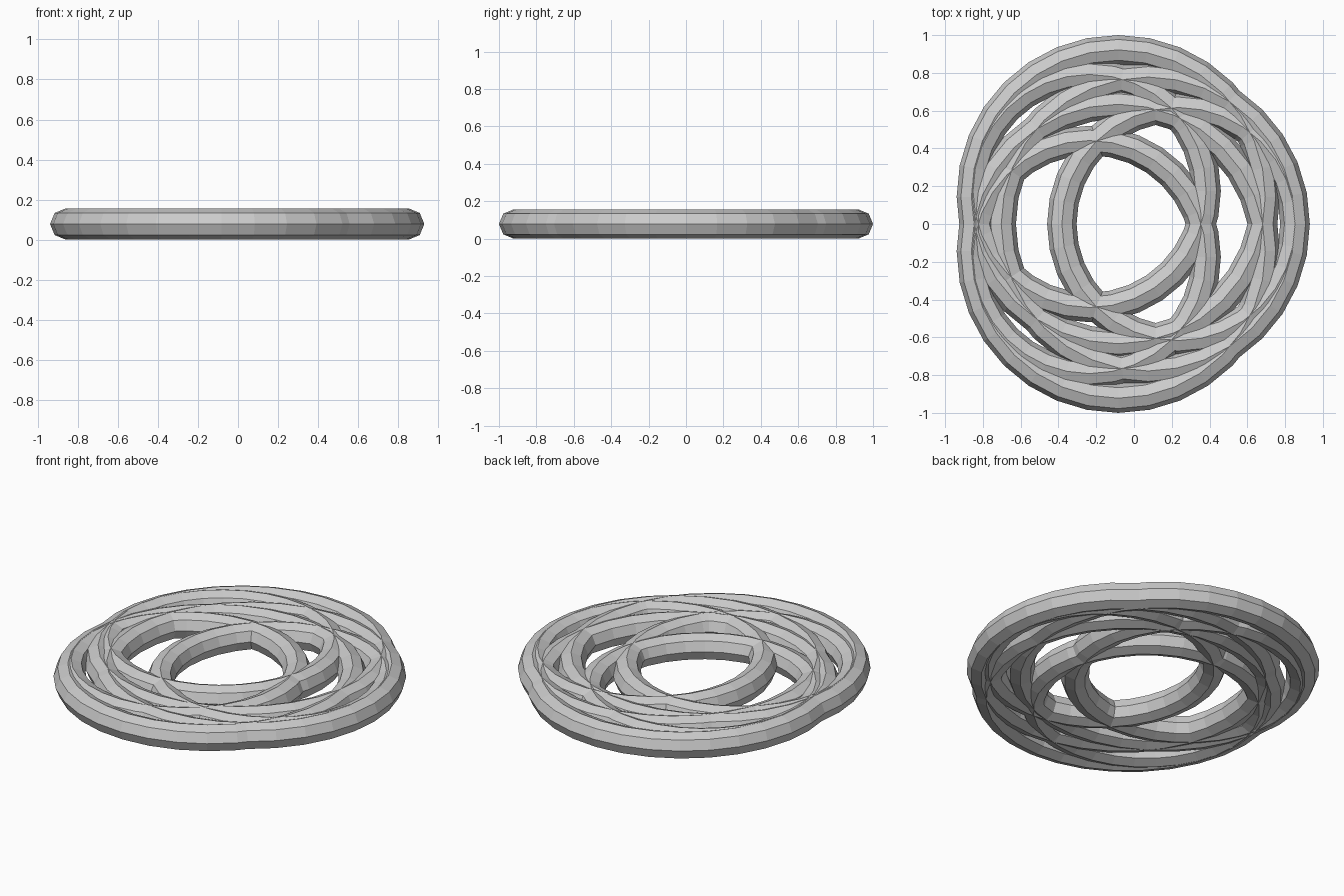
import bpy

if "Cube" in bpy.data.objects:
    bpy.data.objects.remove(bpy.data.objects["Cube"])

TUBE = 0.078

def ring(name, x, y, radius):
    """Flat-shaded ring lying on the ground."""
    bpy.ops.mesh.primitive_torus_add(major_segments=32, minor_segments=8,
                                     major_radius=radius, minor_radius=TUBE,
                                     location=(x, y, TUBE))
    bpy.context.object.name = name

# Two sizes of interlaced rings, three of each around the middle
for size, radius, x_right, x_left, y_side in (
        ("large", 0.778, 0.075, -0.083, 0.144),
        ("small", 0.617, 0.235, -0.235, 0.175)):
    ring(size + "_ring_right", x_right, 0, radius)
    ring(size + "_ring_back", x_left, y_side, radius)
    ring(size + "_ring_front", x_left, -y_side, radius)
